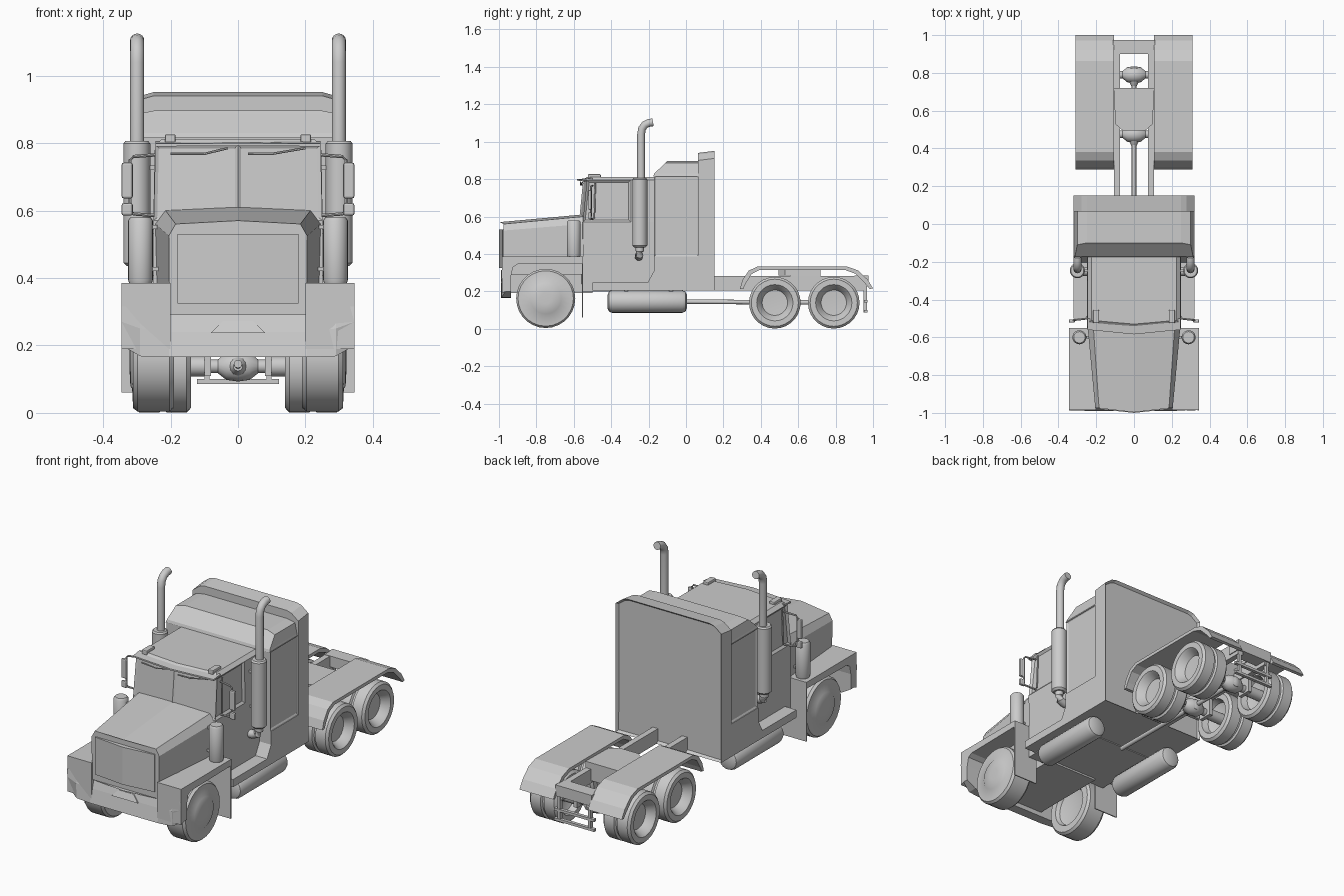
import bpy, bmesh, math
from mathutils import Vector

if "Cube" in bpy.data.objects:
    bpy.data.objects.remove(bpy.data.objects["Cube"])


def finish(name, bm, mirror=False, smooth=False, bevel=0):
    bmesh.ops.recalc_face_normals(bm, faces=bm.faces)
    me = bpy.data.meshes.new(name)
    bm.to_mesh(me)
    bm.free()
    ob = bpy.data.objects.new(name, me)
    bpy.context.collection.objects.link(ob)
    if smooth:
        bpy.ops.object.select_all(action='DESELECT')
        ob.select_set(True)
        bpy.context.view_layer.objects.active = ob
        bpy.ops.object.shade_smooth_by_angle(angle=math.radians(35))
    if bevel:
        m = ob.modifiers.new("Bevel", 'BEVEL')
        m.width, m.segments = bevel, 2
    if mirror:
        ob.modifiers.new("Mirror", 'MIRROR').use_mirror_merge = False
    return ob


def loft(name, rings, insets=(), **kw):
    """Skin equal-length closed rings and cap the ends; insets = (test, thickness, depth)."""
    bm = bmesh.new()
    vs = [[bm.verts.new(p) for p in r] for r in rings]
    n = len(vs[0])
    for a, b in zip(vs, vs[1:]):
        for i in range(n):
            bm.faces.new((a[i], a[(i + 1) % n], b[(i + 1) % n], b[i]))
    bm.faces.new(vs[0])
    bm.faces.new(vs[-1])
    bmesh.ops.recalc_face_normals(bm, faces=bm.faces)
    for test, thick, depth in insets:
        fs = [f for f in bm.faces if test(f.calc_center_median(), f.normal)]
        bmesh.ops.inset_individual(bm, faces=fs, thickness=thick, depth=depth)
    return finish(name, bm, **kw)


def sym(half):
    """Complete a half ring that starts and ends on x = 0."""
    return half + [(-x, y, z) for x, y, z in reversed(half[1:-1])]


def prism(name, yz, x0, x1, **kw):
    return loft(name, [[(x, y, z) for y, z in yz] for x in (x0, x1)], **kw)


def box(name, x0, x1, y0, y1, z0, z1, **kw):
    return prism(name, [(y0, z0), (y1, z0), (y1, z1), (y0, z1)], x0, x1, **kw)


def lathe(name, axis, a, b, profile, seg=28, **kw):
    """Turn (radius, position) pairs about an axis; a, b = centre on the two other axes."""
    rings = []
    for r, t in profile:
        ring = []
        for i in range(seg):
            w = 2 * math.pi * i / seg
            u, v = a + r * math.cos(w), b + r * math.sin(w)
            ring.append({'x': (t, u, v), 'y': (u, t, v), 'z': (u, v, t)}[axis])
        rings.append(ring)
    return loft(name, rings, smooth=True, **kw)


def tube(name, pts, r, seg=12, **kw):
    pts = [Vector(p) for p in pts]
    rings = []
    for i, p in enumerate(pts):
        t = (pts[min(i + 1, len(pts) - 1)] - pts[max(i - 1, 0)]).normalized()
        ref = Vector((1, 0, 0)) if abs(t.x) < .6 else Vector((0, 1, 0))
        u = t.cross(ref).normalized()
        v = t.cross(u)
        rings.append([p + r * (u * math.cos(k * 2 * math.pi / seg) + v * math.sin(k * 2 * math.pi / seg))
                      for k in range(seg)])
    return loft(name, rings, smooth=True, **kw)


# Hood with bowed front and chamfered edges, grille panel
loft("hood", [
    sym([(0, -.997, .29), (.203, -.975, .29), (.205, -.975, .525), (.185, -.975, .56), (0, -.997, .57)]),
    sym([(0, -.55, .29), (.238, -.55, .29), (.245, -.55, .56), (.215, -.55, .6), (0, -.56, .61)])])
loft("grille", [[(-.18, -.981, z), (0, -1, z), (.18, -.981, z), (.18, -.96, z), (-.18, -.96, z)]
                for z in (.325, .53)])
box("engine_bay", -.155, .155, -.95, -.5, .19, .33)

# Front fenders and mud flaps
prism("front_fender", [(-.985, .385), (-.55, .385), (-.55, .35), (-.9, .345), (-.925, .33), (-.94, .26),
                       (-.96, .2), (-.985, .19)], .2, .345, mirror=True)
box("front_mud_flap", .2, .345, -.556, -.55, .06, .36, mirror=True)

# Faceted bumper: x, then front edge top / middle / bottom
rows = [(0, (-.955, .31), (-.975, .24), (-.99, .165)),
        (.205, (-.955, .31), (-.975, .24), (-.99, .165)),
        (.29, (-.975, .315), (-.988, .25), (-.985, .168)),
        (.345, (-.988, .315), (-.985, .27), (-.965, .2))]
rows = [(-r[0], *r[1:]) for r in reversed(rows[1:])] + rows
loft("bumper", [[(x, *p) for p in (t, m, b, (-.935, b[1]), (-.935, t[1]))] for x, t, m, b in rows])
loft("bumper_plate", [[(-.045, y - .004, .272), (.045, y - .004, .272), (.08, y - .018, .237),
                       (-.08, y - .018, .237)] for y in (-.965, -.94)])

# Cab with inset windscreen panes and door windows
def cab_ring(z, x, front, back=-.165):
    return sym([(0, front - .02, z), (x, front, z), (x, -.295, z), (x, back, z), (0, back, z)])

loft("cab", [cab_ring(.24, .25, -.55), cab_ring(.57, .25, -.552), cab_ring(.795, .245, -.53),
             cab_ring(.812, .225, -.51)],
     insets=[(lambda c, n: .6 < c.z < .75 and n.y < -.9, .014, -.006),
             (lambda c, n: .6 < c.z < .75 and abs(n.x) > .9 and c.y < -.3, .018, -.01)])
loft("sun_visor", [[(x, y - d, z), (x, y - d, z + .008), (x, -.5, .806), (x, -.5, .796)]
                   for x, y, z, d in ((-.245, -.56, .79, 0), (0, -.56, .792, .024), (.245, -.56, .79, 0))])
box("roof_light", .185, .217, -.525, -.455, .8, .826, mirror=True, bevel=.005)
tube("right_wiper", [(.03, -.565, .768), (.1, -.562, .768), (.2, -.553, .785)], .0035, seg=6)
tube("left_wiper", [(-.2, -.55, .768), (-.1, -.562, .768), (-.03, -.565, .785)], .0035, seg=6)
tube("door_window_post", [(.247, -.49, .59), (.244, -.485, .78)], .004, seg=6, mirror=True)
prism("running_board", [(-.5, .205), (-.16, .205), (-.16, .33), (-.205, .247), (-.5, .247)], -.32, .32)
box("underbody", -.25, .25, -.55, -.16, .2, .25)

# Sleeper: lower body, recessed side panels, sloped roof and rear fin
box("sleeper_base", -.32, .32, -.17, .07, .205, .385)
box("sleeper_body", -.316, .316, -.17, .07, .385, .82,
    insets=[(lambda c, n: abs(n.x) > .9, .014, -.006)])
loft("sleeper_roof", [[(-x, f, z), (x, f, z), (x, .07, z), (-x, .07, z)]
                      for x, f, z in ((.316, -.175, .815), (.312, -.17, .83), (.3, -.11, .886), (.25, -.1, .896))])
loft("sleeper_rear_fin", [sym([(0, y, .205), (.32, y, .205), (.32, y, .9 + d), (.278, y, .932 + d),
                               (.25, y, .94 + d), (0, y, .94 + d)]) for y, d in ((.065, 0), (.152, .011))],
     insets=[(lambda c, n: n.y > .9, .012, -.014)])

# Exhaust stacks
lathe("exhaust_muffler", 'z', .3, -.247, [(.03, .435), (.04, .445), (.04, .798), (.034, .806)],
      seg=20, mirror=True)
tube("exhaust_pipe", [(.299, -.24, .79), (.299, -.24, 1.04), (.299, -.235, 1.07), (.299, -.22, 1.09),
                      (.299, -.2, 1.1), (.299, -.176, 1.104)], .021, seg=16, mirror=True)
tube("exhaust_elbow", [(.3, -.247, .45), (.3, -.247, .415), (.292, -.25, .395), (.27, -.252, .387),
                       (.22, -.252, .385)], .022, seg=16, mirror=True)
for z in (.53, .72):
    box("muffler_bracket", .24, .28, -.255, -.24, z, z + .014, mirror=True)

# Air cleaners on the cowl
lathe("air_cleaner", 'z', .289, -.6, [(.032, .38), (.037, .395), (.037, .57), (.03, .58)], seg=20, mirror=True)
for z in (.42, .545):
    box("air_cleaner_bracket", .235, .27, -.607, -.593, z, z + .012, mirror=True)

# Door mirrors on a tubular arm
box("mirror_large", .312, .345, -.522, -.505, .636, .742, mirror=True, bevel=.006)
box("mirror_small", .312, .345, -.522, -.505, .585, .622, mirror=True, bevel=.006)
tube("mirror_arm", [(.245, -.5, .765), (.31, -.508, .76), (.32, -.508, .75), (.32, -.508, .6),
                    (.31, -.508, .59), (.245, -.5, .585)], .005, seg=8, mirror=True)

# Fuel tanks with mounts
lathe("fuel_tank", 'y', .25, .145, [(.035, -.42), (.053, -.412), (.06, -.395), (.06, -.02), (.053, -.003),
                                    (.035, .005)], seg=24, mirror=True)
for y in (-.33, -.09):
    box("tank_mount", .225, .275, y, y + .02, .19, .215, mirror=True)

# Wheels
lathe("front_wheel", 'x', -.75, .162, [(.06, .22), (.1, .21), (.11, .19), (.147, .19), (.158, .203), (.158, .298),
                                       (.148, .311), (.09, .314), (.083, .319), (.03, .322)], mirror=True)
for y in (.475, .79):
    lathe("rear_dual_wheel", 'x', y, .139,
          [(.05, .19), (.085, .175), (.095, .14), (.125, .14), (.138, .152), (.138, .212), (.127, .218),
           (.127, .227), (.138, .233), (.138, .293), (.126, .305), (.097, .305), (.088, .295), (.068, .26),
           (.03, .258)], mirror=True)
    lathe("rear_axle", 'x', y, .138, [(.03, -.2), (.03, -.1), (.02, -.095), (.02, -.06), (.04, -.035), (.045, 0),
                                      (.04, .035), (.02, .06), (.02, .095), (.03, .1), (.03, .2)], seg=16)
    lathe("differential", 'y', 0, .138, [(.014, y - .06), (.03, y - .03), (.038, y), (.03, y + .035),
                                         (.014, y + .045)], seg=12)
    box("axle_spring_mount", .08, .1, y - .04, y + .04, .11, .22, mirror=True)
tube("drive_shaft", [(0, -.1, .145), (0, .79, .14)], .012)

# Rear fenders: arched strip with an inner offset
arch = [(.288, .213), (.302, .26), (.335, .31), (.38, .332), (.862, .332), (.92, .312), (.972, .262), (1, .215)]
inner = [(.643 + (y - .643) * .95, max(.213, z - .018)) for y, z in reversed(arch)]
prism("rear_fender", arch + inner, .105, .31, mirror=True)

# Frame rails, cross members, coupling plate
box("frame_rail", .073, .105, .1, .965, .205, .283, mirror=True)
box("rear_cross_member", -.11, .11, .9, .975, .225, .285)
box("middle_cross_member", -.1, .1, .56, .72, .22, .285)
loft("coupling_plate", [[(-.06, .495, z), (.06, .495, z), (.1, .53, z), (.105, .72, z), (-.105, .72, z),
                         (-.1, .53, z)] for z in (.285, .318)])

# Rear under-ride ladder
box("ladder_post", .085, .1, .95, .968, .088, .23, mirror=True)
for z in (.086, .14):
    box("ladder_bar", -.122, .122, .952, .97, z, z + .014)
